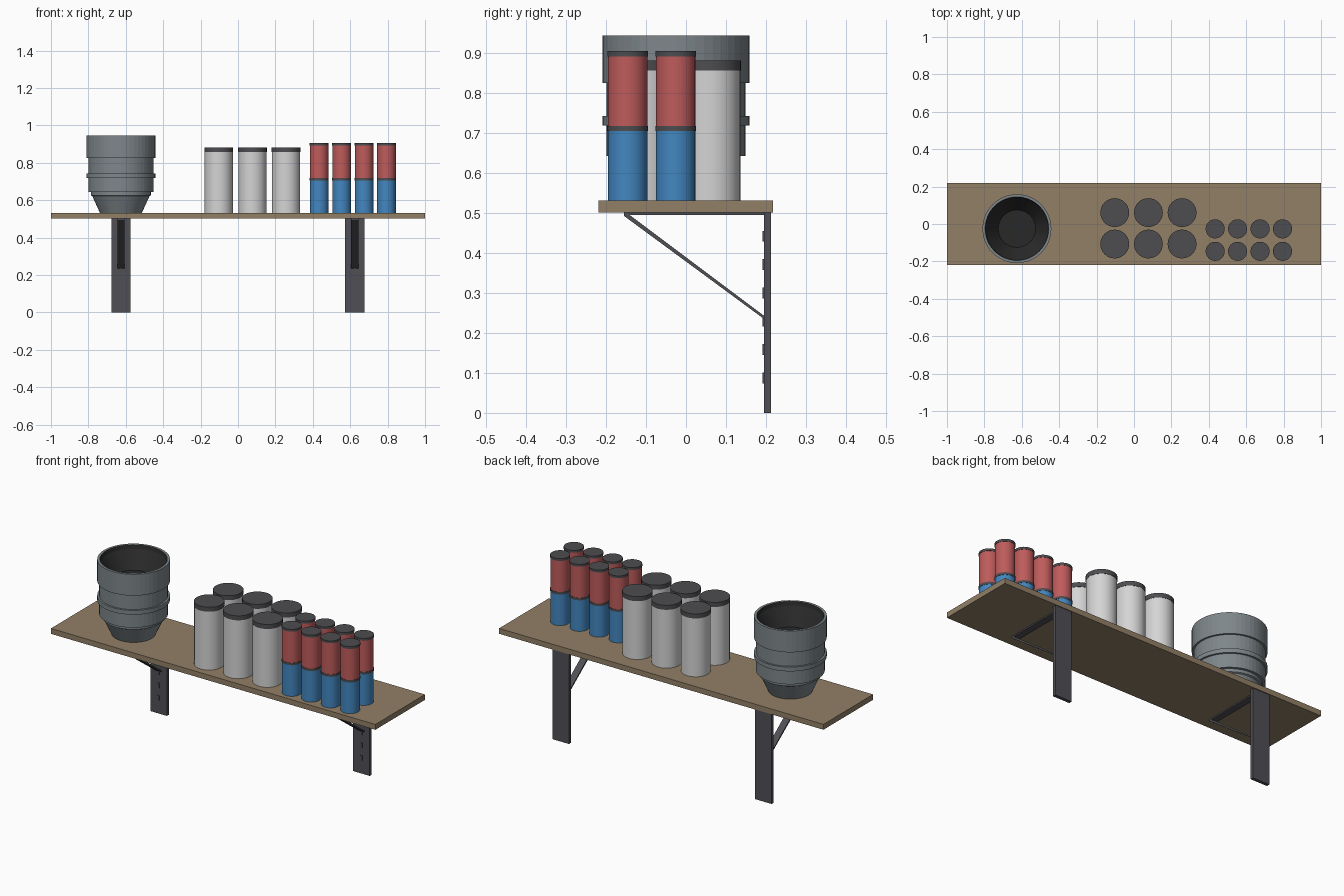
import bpy, bmesh, math

if "Cube" in bpy.data.objects:
    bpy.data.objects.remove(bpy.data.objects["Cube"])


def material(name, rgb):
    m = bpy.data.materials.new(name)
    m.diffuse_color = (*rgb, 1)
    m.use_nodes = True
    m.node_tree.nodes["Principled BSDF"].inputs["Base Color"].default_value = m.diffuse_color
    return m


WOOD = material("wood brown", (0.29, 0.215, 0.135))
STEEL = material("dark steel", (0.08, 0.078, 0.09))
LID = material("lid grey", (0.075, 0.075, 0.083))
WHITE = material("light grey", (0.66, 0.66, 0.66))
RED = material("red", (0.52, 0.105, 0.105))
BLUE = material("blue", (0.055, 0.24, 0.53))
SLATE = material("slate grey", (0.21, 0.24, 0.255))
BLACK = material("black", (0.022, 0.022, 0.022))


def finish(name, bm, mats, smooth=False):
    bmesh.ops.recalc_face_normals(bm, faces=bm.faces)
    me = bpy.data.meshes.new(name)
    bm.to_mesh(me)
    bm.free()
    for m in mats:
        me.materials.append(m)
    ob = bpy.data.objects.new(name, me)
    bpy.context.collection.objects.link(ob)
    if smooth:
        bpy.ops.object.select_all(action='DESELECT')
        ob.select_set(True)
        bpy.context.view_layer.objects.active = ob
        bpy.ops.object.shade_smooth_by_angle(angle=math.radians(30))
    return ob


def box(name, x, y, z, mat):
    """Box from (min, max) pairs on each axis."""
    bm = bmesh.new()
    bmesh.ops.create_cube(bm, size=1)
    for v in bm.verts:
        v.co = [(a + b) / 2 + c * (b - a) for c, (a, b) in zip(v.co, (x, y, z))]
    return finish(name, bm, [mat])


def prism(name, yz, x, half, mat):
    """Side profile extruded across x."""
    bm = bmesh.new()
    face = bm.faces.new([bm.verts.new((x - half, y, z)) for y, z in yz])
    ext = bmesh.ops.extrude_face_region(bm, geom=[face])["geom"]
    for v in ext:
        if isinstance(v, bmesh.types.BMVert):
            v.co.x += 2 * half
    return finish(name, bm, [mat])


def lathe(name, profile, x, y, mats, rule=None, sides=32, smooth=True):
    """Revolve (radius, z) points; rule picks a material from the segment index."""
    bm = bmesh.new()
    rings = []
    for r, z in profile:
        rings.append([bm.verts.new((x + r * math.cos(2 * math.pi * i / sides),
                                    y + r * math.sin(2 * math.pi * i / sides), z))
                      for i in range(sides)])
    bm.faces.new(rings[0])
    for s, (a, b) in enumerate(zip(rings, rings[1:])):
        for i in range(sides):
            j = (i + 1) % sides
            f = bm.faces.new((a[i], a[j], b[j], b[i]))
            f.material_index = rule(s) if rule else 0
    top = bm.faces.new(rings[-1])
    top.material_index = rule(len(profile)) if rule else 0
    return finish(name, bm, mats, smooth)


# Shelf board
SHELF_Z = 0.532
box("shelf_board", (-1, 1), (-0.219, 0.218), (0.502, SHELF_Z), WOOD)

# Wall brackets: upright, arm, diagonal brace and slot tabs
for side, x in (("left", -0.626), ("right", 0.624)):
    box(f"{side}_upright", (x - 0.051, x + 0.051), (0.195, 0.213), (0, 0.502), STEEL)
    box(f"{side}_arm", (x - 0.019, x + 0.019), (-0.155, 0.196), (0.495, 0.502), STEEL)
    prism(f"{side}_brace",
          [(-0.155, 0.497), (-0.143, 0.497), (0.197, 0.242), (0.197, 0.234), (-0.155, 0.493)],
          x, 0.019, STEEL)
    for k in range(6):
        z = 0.074 + 0.071 * k
        box(f"{side}_slot_tab_{k + 1}", (x - 0.006, x + 0.006), (0.192, 0.196),
            (z, z + 0.027), STEEL)

# Stepped cup with a dark recessed inside
cup = [(0.112, SHELF_Z), (0.153, 0.622), (0.160, 0.626), (0.160, 0.643),
       (0.174, 0.643), (0.174, 0.720), (0.184, 0.720), (0.184, 0.744),
       (0.174, 0.744), (0.174, 0.826), (0.184, 0.826), (0.184, 0.945),
       (0.170, 0.945), (0.165, 0.925), (0.100, 0.835)]
lathe("cup", cup, -0.626, -0.025, [SLATE, BLACK],
      rule=lambda s: int(s >= 12), sides=48, smooth=False)


def canister(name, x, y, r, z0, z1, lid, mat):
    """Body with a slightly wider lid."""
    lathe(name + "_body", [(r, z0), (r, z1 - lid)], x, y, [mat])
    lathe(name + "_lid", [(r + 0.0015, z1 - lid), (r + 0.0015, z1)], x, y, [LID])


# Large canisters, two rows of three
for row, y in enumerate((-0.107, 0.061)):
    for col in range(3):
        canister(f"large_canister_{row}_{col}", -0.103 + 0.18 * col, y,
                 0.0755, SHELF_Z, 0.883, 0.025, WHITE)

# Small canisters, stacked blue under red, two rows of four
for row, y in enumerate((-0.146, -0.026)):
    for col in range(4):
        x = 0.434 + 0.12 * col
        canister(f"blue_canister_{row}_{col}", x, y, 0.0495, SHELF_Z, 0.719, 0.013, BLUE)
        canister(f"red_canister_{row}_{col}", x, y, 0.0495, 0.719, 0.906, 0.013, RED)
